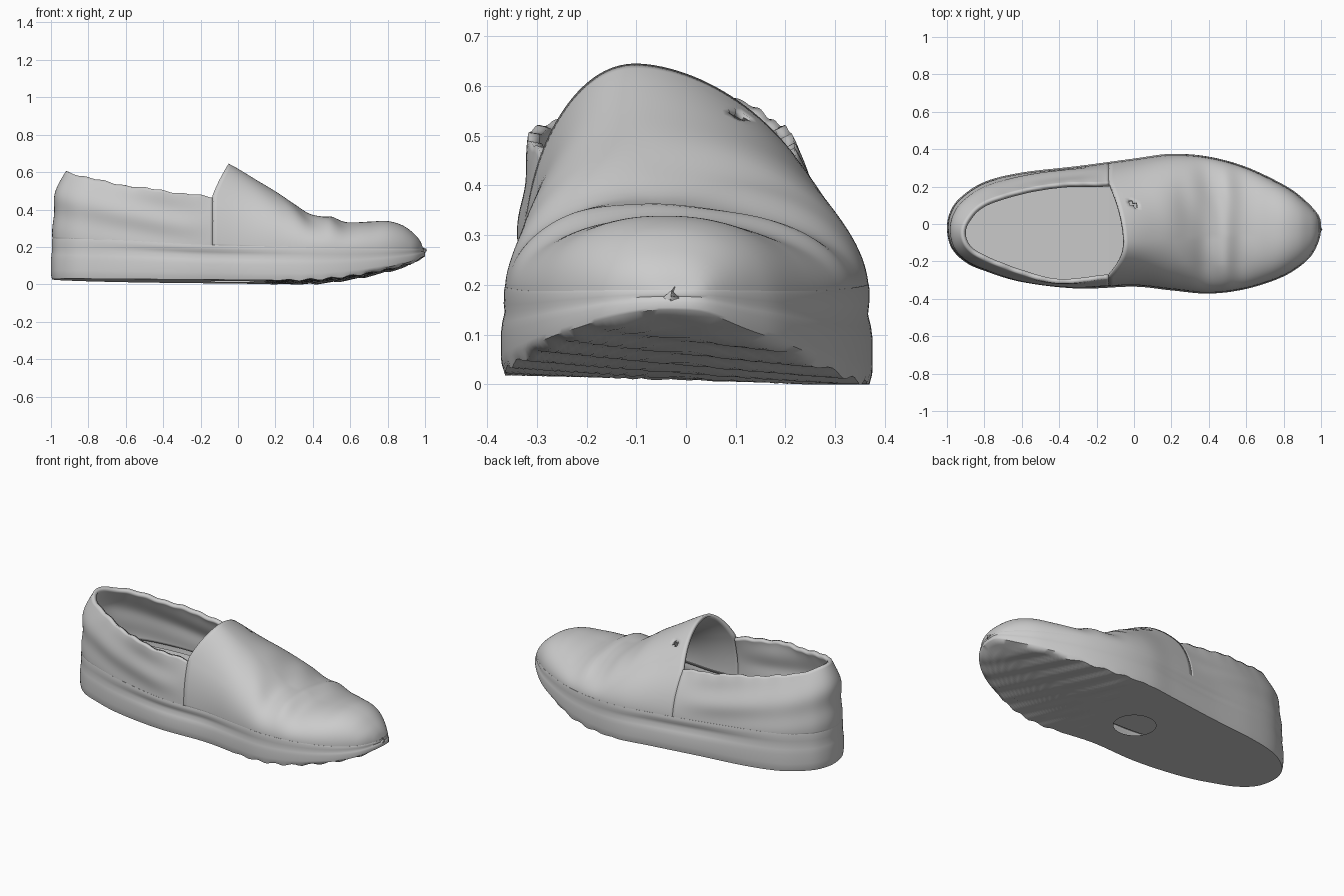
import bpy, bmesh, math
from mathutils import Vector

if "Cube" in bpy.data.objects:
    bpy.data.objects.remove(bpy.data.objects["Cube"])


def curve(pts, n, closed=False):
    """Smooth curve through points, resampled to n points of equal spacing."""
    p = [Vector(q) for q in pts]
    m = len(p)
    at = (lambda i: p[i % m]) if closed else (lambda i: p[max(0, min(m - 1, i))])
    dense = []
    for i in range(m if closed else m - 1):
        a, b, c, d = at(i - 1), at(i), at(i + 1), at(i + 2)
        for k in range(24):
            t = k / 24
            dense.append(0.5 * (2 * b + (c - a) * t + (2 * a - 5 * b + 4 * c - d) * t * t
                                + (3 * b - a - 3 * c + d) * t ** 3))
    dense.append(p[0].copy() if closed else p[-1].copy())
    acc = [0.0]
    for a, b in zip(dense, dense[1:]):
        acc.append(acc[-1] + (b - a).length)
    out, k = [], 0
    for i in range(n):
        s = acc[-1] * i / (n if closed else n - 1)
        while k < len(acc) - 2 and acc[k + 1] < s:
            k += 1
        out.append(dense[k].lerp(dense[k + 1], (s - acc[k]) / max(acc[k + 1] - acc[k], 1e-9)))
    return out


def lookup(line, v, axis=0):
    """Point on a polyline where the given coordinate reaches v."""
    if v <= line[0][axis]:
        return line[0]
    for a, b in zip(line, line[1:]):
        if a[axis] <= v <= b[axis]:
            return a.lerp(b, (v - a[axis]) / max(b[axis] - a[axis], 1e-9))
    return line[-1]


def profile(pts):
    c = curve(pts, 300)
    return lambda x: lookup(c, x).y


def inset(ring, d):
    n = len(ring)
    out = []
    for i in range(n):
        t = (ring[(i + 1) % n] - ring[i - 1]).normalized()
        out.append(ring[i] + Vector((-t.y, t.x)) * d)
    return out


def surface(name, rows, closed=False, thick=0, hole=None):
    """Skin a grid of points; optionally tear a hole and thicken inwards."""
    bm = bmesh.new()
    g = [[bm.verts.new(p) for p in r] for r in rows]
    w = len(g[0])
    for i in range(len(g) - 1):
        for j in range(w if closed else w - 1):
            k = (j + 1) % w
            bm.faces.new((g[i][j], g[i][k], g[i + 1][k], g[i + 1][j]))
    if hole:
        bmesh.ops.delete(bm, geom=[f for f in bm.faces if hole(f.calc_center_median())],
                         context='FACES')
    bmesh.ops.remove_doubles(bm, verts=bm.verts, dist=0.0004)
    me = bpy.data.meshes.new(name)
    bm.to_mesh(me)
    bm.free()
    ob = bpy.data.objects.new(name, me)
    bpy.context.collection.objects.link(ob)
    bpy.ops.object.select_all(action='DESELECT')
    ob.select_set(True)
    bpy.context.view_layer.objects.active = ob
    bpy.ops.object.shade_smooth_by_angle(angle=math.radians(50))
    if thick:
        s = ob.modifiers.new("thickness", 'SOLIDIFY')
        s.thickness, s.offset = thick, -1


# Footprint and side-view profiles
N = 220
outline = curve([(-1, -.03), (-.975, -.13), (-.9, -.205), (-.8, -.25), (-.6, -.31), (-.3, -.345),
                 (0, -.335), (.2, -.355), (.4, -.372), (.6, -.347), (.8, -.28), (.93, -.19),
                 (.985, -.1), (1, -.02), (.985, .05), (.9, .14), (.8, .21), (.6, .305), (.4, .36),
                 (.2, .375), (0, .35), (-.3, .31), (-.6, .275), (-.8, .225), (-.93, .14),
                 (-.985, .06)], N, True)
bottom = profile([(-1, .026), (-.5, .018), (0, .014), (.3, .012), (.5, .022), (.7, .052),
                  (.9, .1), (1, .145)])
top = profile([(-1, .25), (-.6, .235), (-.2, .212), (.3, .2), (.7, .188), (1, .19)])
ridge = profile([(-.05, .645), (0, .618), (.1, .557), (.2, .497), (.3, .43), (.38, .378), (.45, .362),
                 (.5, .362), (.58, .332), (.7, .335), (.8, .338), (.88, .315), (.94, .272),
                 (.975, .23), (.993, .18)])

# Outsole: treaded bottom around a worn hole, then the side wall
rows = []
centre = Vector((-.03, -.03))
for k in range(25):
    row = []
    for p0, p1, o0 in zip(inset(outline, .006), inset(outline, .03), outline):
        o = p0.lerp(p1, max(0, min(1, (o0.x - .6) * 3)))
        d = o - centre
        c = centre + Vector((d.x * .4, d.y)).normalized() * .115
        p = c.lerp(o, k / 24)
        tread = .006 * math.sin(55 * (p.x + .35 * p.y)) * min(1, max(0, (p.x - .15) * 5))
        row.append((p.x, p.y, max(0, bottom(p.x) + tread - .03 * p.y)))
    rows.append(row)
for f, d in [(.1, .001), (.2, 0), (.45, 0), (.58, .006), (.7, .016), (.8, .012), (.87, .006),
             (.94, .006), (1, .008), (1.0, .03)]:
    row = []
    for p, o in zip(inset(outline, d), outline):
        waist = math.exp(-((o.x + .2) / .4) ** 2) if .5 < f < .85 else 0
        p = p.lerp(o, .6 * (1 - waist)) if .5 < f < .85 else p
        zb = bottom(o.x) - .03 * o.y
        row.append((p.x, p.y, zb + (top(o.x) - zb) * f))
    rows.append(row)
surface("outsole", rows, True)

# Insole
floor = profile([(-1, .22), (-.2, .18), (.4, .14), (1, .175)])
rows = []
for k in range(9):
    row = []
    for o in inset(outline, .04):
        p = Vector((max(-.75, min(.75, o.x)), -.02)).lerp(o, 1 - k / 8)
        row.append((p.x, p.y, floor(p.x)))
    rows.append(row)
surface("insole", rows, True)

# Base line of the upper
base = inset(outline, .008)
tip = max(range(N), key=lambda i: base[i].x)
lo, hi = base[:tip + 1], [base[0]] + base[:tip - 1:-1]

# Vamp: arched sections from the tongue edge to the toe
vamp = []
S, A = 90, 80
x0, x1 = -.05, base[tip].x
for i in range(S + 1):
    x = x0 + (x1 - x0) * math.sin(math.pi / 2 * i / S)
    u = (x - x0) / (x1 - x0)
    row = []
    for j in range(A + 1):
        th = math.pi * j / A
        c, s = math.cos(th), math.sin(th)
        px = x - .085 * min(1, 1.6 * c * c) * max(0, 1 - u * 4)
        yl, yr, zb = lookup(lo, px).y, lookup(hi, px).y, top(px) - .012
        yp = -.1 * (1 - u) - .03 * u
        n = (1.75 if c > 0 else 2.1) * (1 - u) + 2.3 * u
        y = yp + (yr - yp if c > 0 else yl - yp) * abs(c) ** (2 / n)
        z = zb + max(0, ridge(x) - zb) * max(0, s) ** (2 / n)
        # diagonal creases across the flex of the forefoot
        fold = math.exp(-((x - .4) / .2) ** 2) * s * s
        z += .009 * fold * math.sin(32 * (x + .35 * y) + 1.5) * min(1, abs(c) * 2)
        row.append(Vector((px, y, z)))
    vamp.append(row)


def tear(p):
    a, b = p.x + .005, p.y - .11
    return p.z > .4 and ((a + b) / .018) ** 2 + ((a - b) / .05) ** 2 < 1


surface("vamp", vamp, thick=.018, hole=tear)

# Quarter: wall round the heel, from the sole up to the collar, meeting the vamp edge
M, T = 130, 22
XJ = -.134
foot = [p for p in hi[::-1] if p.x < XJ] + [p for p in lo[1:] if p.x < XJ]
foot = curve([lookup(hi, XJ)] + foot + [lookup(lo, XJ)], M)
collar = curve([(XJ, .235, .46), (-.4, .215, .5), (-.6, .18, .53), (-.8, .115, .567),
                (-.89, .03, .597), (-.92, -.05, .605), (-.89, -.13, .597), (-.8, -.19, .57),
                (-.6, -.268, .53), (-.4, -.318, .502), (XJ, -.3, .465)], M)
cols = []
for p, r in zip(foot, collar):
    zb = top(p.x) - .012
    power = 3.2 + 1.2 * max(-1, min(1, -p.y / .25)) + .8 * max(0, -p.x - .7)
    col = []
    for j in range(T, -1, -1):
        t = j / T
        q = p.lerp(r.xy, t ** power)
        # soft sagging folds above the sole
        d = (q - Vector((-.4, -.03))).normalized()
        q = q + d * .007 * math.sin(9 * t + 5 * q.x) * math.sin(math.pi * t)
        wear = .003 * (math.sin(23 * r.x) + math.sin(61 * r.x + 1)) * t ** 8
        col.append(Vector((q.x, q.y, zb + (r.z - zb) * t + wear)))
    cols.append(col)
half = A // 2
edges = [vamp[0][:half + 1], vamp[0][:half - 1:-1]]
shift = [[lookup(e, v.z, 2) - v for v in c] for e, c in zip(edges, (cols[0], cols[-1]))]
for i, col in enumerate(cols):
    a, b = math.exp(-(i / 12) ** 2), math.exp(-((M - 1 - i) / 12) ** 2)
    for j, v in enumerate(col):
        v += shift[0][j] * a + shift[1][j] * b
surface("quarter", cols, thick=.024)
